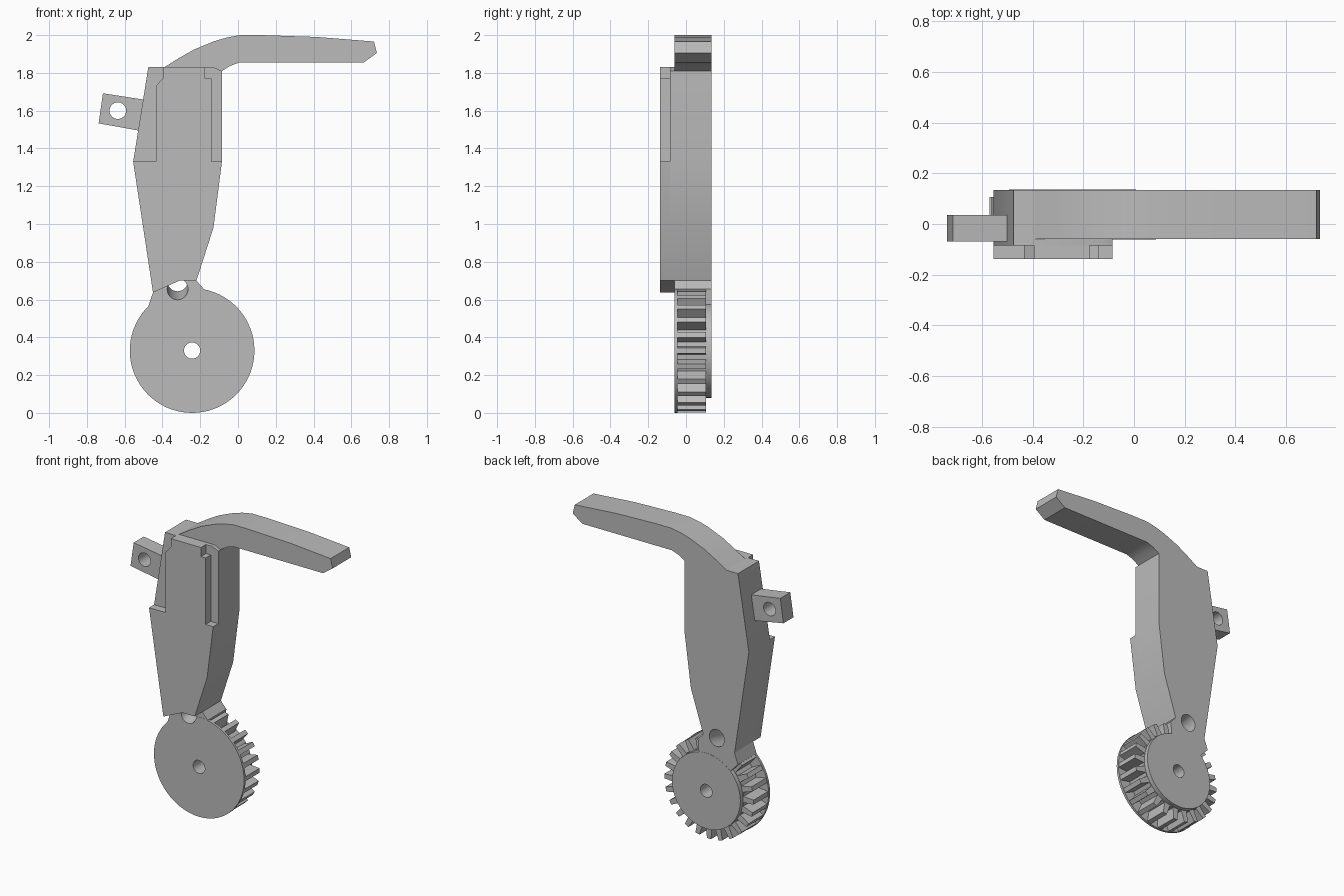
import bpy, bmesh, math
from mathutils import Vector

cube = bpy.data.objects.get("Cube")
if cube:
    bpy.data.objects.remove(cube, do_unlink=True)

# Single plain grey
GREY = (0.5, 0.5, 0.5, 1)
grey = bpy.data.materials.new("plain grey")
grey.use_nodes = True
grey.diffuse_color = GREY
grey.node_tree.nodes["Principled BSDF"].inputs["Base Color"].default_value = GREY

GEAR = (-0.243, 0.33)
BACK = 0.135


def prism(name, outline, y0, y1):
    """Extrude an x-z outline from y0 to y1."""
    bm = bmesh.new()
    face = bm.faces.new([bm.verts.new((x, y0, z)) for x, z in outline])
    ext = bmesh.ops.extrude_face_region(bm, geom=[face])["geom"]
    moved = [v for v in ext if isinstance(v, bmesh.types.BMVert)]
    bmesh.ops.translate(bm, verts=moved, vec=(0, y1 - y0, 0))
    bmesh.ops.recalc_face_normals(bm, faces=bm.faces)
    mesh = bpy.data.meshes.new(name)
    bm.to_mesh(mesh)
    bm.free()
    obj = bpy.data.objects.new(name, mesh)
    bpy.context.collection.objects.link(obj)
    mesh.materials.append(grey)
    return obj


def circle(centre, radius, count=72):
    steps = [math.tau * i / count for i in range(count)]
    return [(centre[0] + radius * math.cos(a), centre[1] + radius * math.sin(a)) for a in steps]


def drill(obj, start, end, radius):
    """Cut a round hole along the line from start to end."""
    start, end = Vector(start), Vector(end)
    axis = end - start
    bpy.ops.mesh.primitive_cylinder_add(
        vertices=32, radius=radius, depth=axis.length, location=(start + end) / 2,
        rotation=axis.to_track_quat("Z", "Y").to_euler())
    cutter = bpy.context.object
    cutter.data.materials.append(grey)
    bpy.context.view_layer.objects.active = obj
    mod = obj.modifiers.new("hole", "BOOLEAN")
    mod.operation, mod.solver, mod.object = "DIFFERENCE", "EXACT", cutter
    bpy.ops.object.modifier_apply(modifier=mod.name)
    bpy.data.objects.remove(cutter, do_unlink=True)


# Shared outline runs of the body
left_side = [(-0.45, 0.637), (-0.555, 1.33), (-0.475, 1.83)]
right_side = [(-0.085, 1.81), (-0.085, 1.33), (-0.13, 0.98), (-0.22, 0.70)]
handle_edge = [(-0.39, 1.83), (-0.31, 1.88), (-0.23, 1.925), (-0.125, 1.968), (-0.06, 1.987),
               (0.01, 2.0), (0.125, 2.0), (0.42, 1.99), (0.72, 1.966), (0.735, 1.905),
               (0.665, 1.855), (0.01, 1.855), (-0.04, 1.838)]
neck = [(-0.18, 0.655), (-0.19, 0.565), (-0.42, 0.507), (-0.475, 0.565)]

# Body, bent handle and neck in one casting
arm = prism("lever_arm", left_side + handle_edge + right_side + neck, -0.06, BACK)

# Thin layer that thickens the body in front of the handle
body_front = prism("body_front", left_side + [(-0.13, 1.83)] + right_side + [(-0.31, 0.70)],
                   -0.085, -0.06)

# Raised front plate with its notched upper sides
plate = prism("front_plate", left_side[:2] + [
    (-0.435, 1.33), (-0.435, 1.73), (-0.395, 1.775), (-0.395, 1.83), (-0.175, 1.83),
    (-0.175, 1.77), (-0.14, 1.77), (-0.14, 1.33)] + right_side[1:] + [(-0.31, 0.70)],
    -0.138, -0.085)

# Gear wheel: front flange, teeth and back hub
flange = prism("gear_flange", circle(GEAR, 0.33), -0.061, -0.045)
hub = prism("gear_hub", circle(GEAR, 0.25), 0.106, BACK + 0.001)
teeth_outline = []
TEETH = 24
for i in range(TEETH):
    mid = math.tau * i / TEETH
    for offset, radius in ((-4.6, 0.255), (-2.6, 0.327), (2.6, 0.327), (4.6, 0.255)):
        a = mid + math.radians(offset)
        teeth_outline.append((GEAR[0] + radius * math.cos(a), GEAR[1] + radius * math.sin(a)))
teeth = prism("gear_teeth", teeth_outline, -0.045, 0.107)

# Axle hole and slanted neck hole
for part in (arm, flange, teeth, hub):
    if part is not arm:
        drill(part, (GEAR[0], -0.3, GEAR[1]), (GEAR[0], 0.3, GEAR[1]), 0.043)
    drill(part, (-0.32, -0.3, 0.60), (-0.32, 0.3, 0.738), 0.055)

# Side lug with its hole
lug = prism("side_lug", [(-0.715, 1.692), (-0.47, 1.654), (-0.495, 1.489), (-0.738, 1.533)],
            -0.07, 0.035)
drill(lug, (-0.636, -0.3, 1.60), (-0.636, 0.3, 1.60), 0.044)

# Smooth the curves, keep the corners sharp
bpy.ops.object.select_all(action="DESELECT")
for part in (arm, body_front, plate, flange, teeth, hub, lug):
    part.select_set(True)
bpy.context.view_layer.objects.active = arm
bpy.ops.object.shade_smooth_by_angle(angle=math.radians(25))
